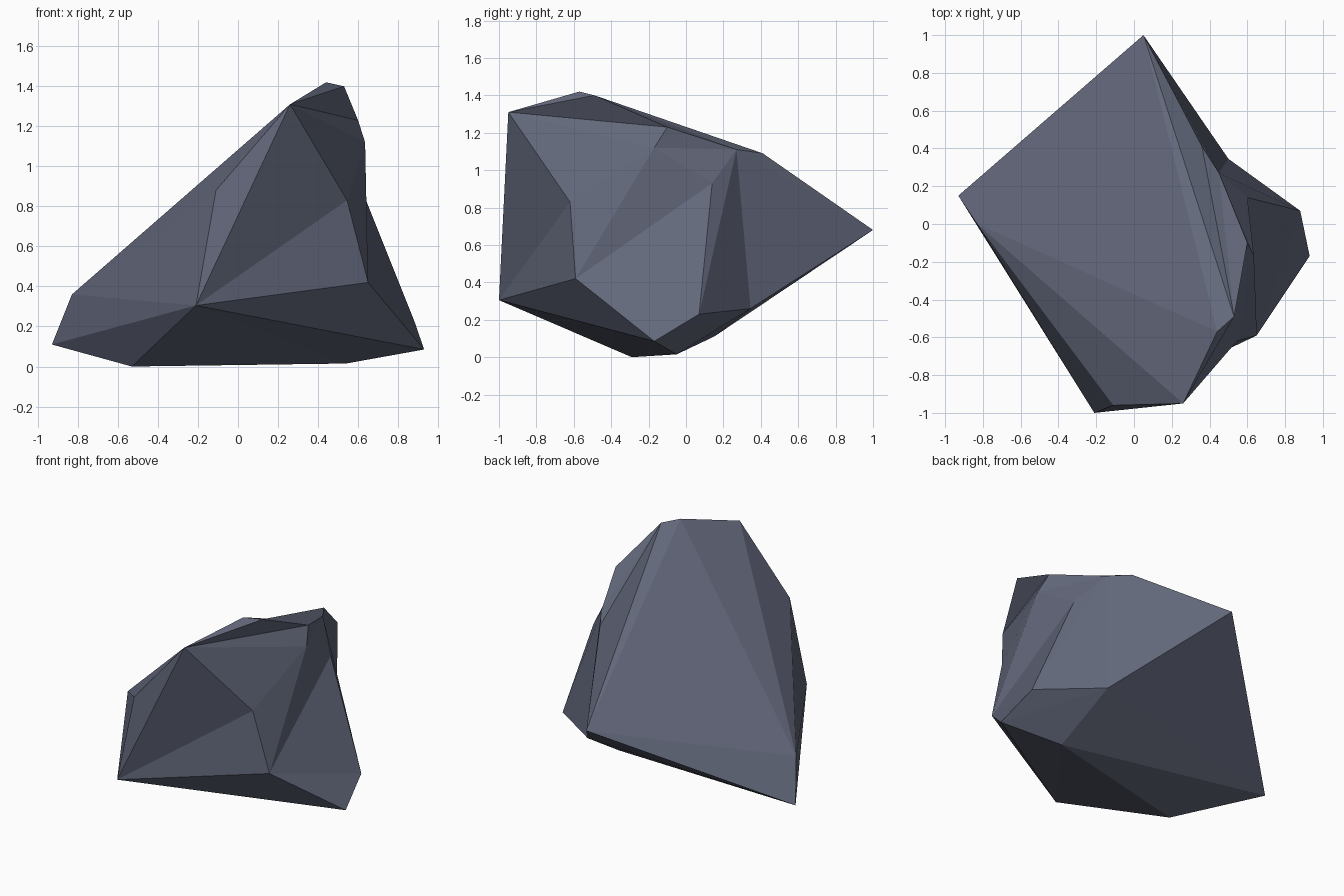
import bpy
import bmesh

cube = bpy.data.objects.get("Cube")
if cube:
    bpy.data.objects.remove(cube, do_unlink=True)

# Slate stone colour
SLATE = (0.125, 0.14, 0.2, 1.0)
slate = bpy.data.materials.new("slate_stone")
slate.use_nodes = True
slate.diffuse_color = SLATE
shader = next(n for n in slate.node_tree.nodes if n.type == "BSDF_PRINCIPLED")
shader.inputs["Base Color"].default_value = SLATE
shader.inputs["Roughness"].default_value = 0.9

# Corners of the chipped boulder, three facets meeting at each
corners = {
    "A": (0.05, 1.0, 0.68), "B": (-0.93, 0.15, 0.11), "C": (-0.83, 0.0, 0.36),
    "D": (-0.53, -0.29, 0.0), "E": (0.54, -0.05, 0.015), "F": (-0.21, -1.0, 0.305),
    "G": (-0.11, -0.96, 0.88), "H": (0.26, -0.95, 1.31), "I": (0.44, -0.57, 1.42),
    "J": (0.53, -0.49, 1.4), "K": (0.545, -0.62, 0.83), "L": (0.65, -0.59, 0.42),
    "M": (0.93, -0.17, 0.085), "N": (0.88, 0.07, 0.23), "O": (0.635, -0.17, 1.12),
    "P": (0.6, -0.1, 1.23), "Q": (0.6, 0.14, 0.93), "R": (0.45, 0.27, 1.11),
    "S": (0.36, 0.41, 1.09), "T": (0.5, 0.345, 0.26),
}

# Slightly bent facets, each a loop of corners fanned from its first one
facets = {
    "front": "FLKHG", "front_left": "FGCBD", "ridge": "CGHI",
    "back_slope": "ABCIJS", "upper_side": "HKOPJI", "top_sliver": "RSJP",
    "chip": "RPOQ", "back_side": "RQNTAS", "lower_side": "MNTE",
    "underside": "BDETA", "front_underside": "FDEML", "side": "LMNQOK",
}

bm = bmesh.new()
verts = {name: bm.verts.new(co) for name, co in corners.items()}
for loop in facets.values():
    first = verts[loop[0]]
    for b, c in zip(loop[1:], loop[2:]):
        bm.faces.new((first, verts[b], verts[c]))
bmesh.ops.recalc_face_normals(bm, faces=bm.faces)

mesh = bpy.data.meshes.new("boulder")
bm.to_mesh(mesh)
bm.free()
mesh.materials.append(slate)
boulder = bpy.data.objects.new("boulder", mesh)
bpy.context.collection.objects.link(boulder)
